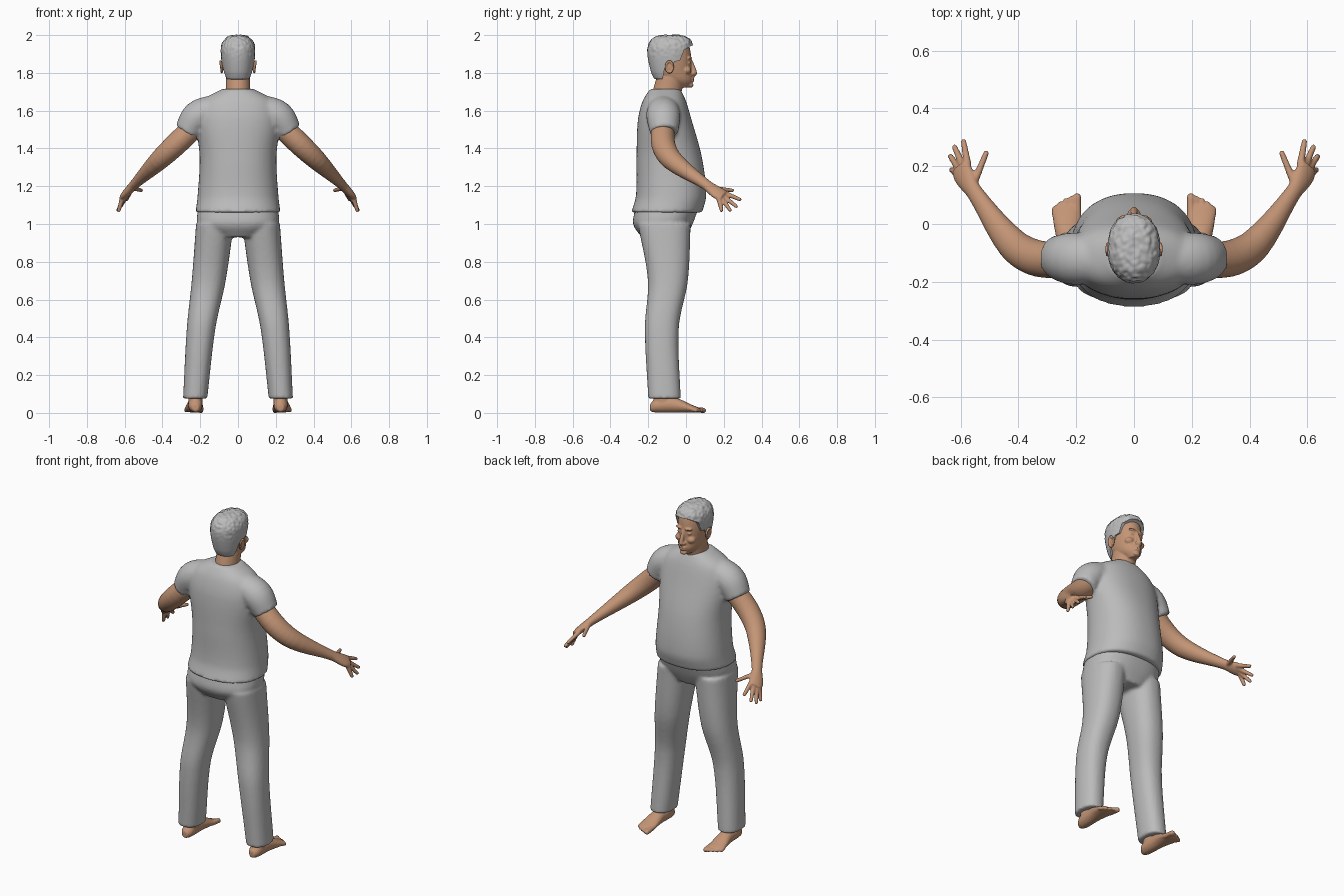
import bpy, bmesh, math
from mathutils import Vector, Matrix, noise

if "Cube" in bpy.data.objects:
    bpy.data.objects.remove(bpy.data.objects["Cube"], do_unlink=True)

FORWARD = Vector((0, 1, 0))
UP = Vector((0, 0, 1))
BOTH = (1, -1)
MIDDLE = (1,)


def material(name, rgb):
    m = bpy.data.materials.new(name)
    m.use_nodes = True
    m.diffuse_color = (*rgb, 1)
    bsdf = m.node_tree.nodes["Principled BSDF"]
    bsdf.inputs["Base Color"].default_value = (*rgb, 1)
    bsdf.inputs["Roughness"].default_value = 0.8
    return m


def smooth_path(sections, steps):
    """Fill in between a few sections with a smooth curve."""
    pts = [Vector(s) for s in sections]
    last = len(pts) - 1

    def slope(i):
        a, b, c = pts[max(i - 1, 0)], pts[i], pts[min(i + 1, last)]
        return (c - a) / ((b - a).length + (c - b).length)

    path = []
    for i in range(last):
        a, b = pts[i], pts[i + 1]
        span = (b - a).length
        for k in range(steps):
            t = k / steps
            ease = t * t * (3 - 2 * t)
            bend = slope(i) * (t * (1 - t) ** 2) - slope(i + 1) * (t * t * (1 - t))
            path.append(a.lerp(b, ease) + bend * span)
    return path + [pts[last]]


def loft(bm, sections, ref=(1, 0, 0), axis=None, sides=MIDDLE, count=32, power=2, steps=5):
    """Closed tube through (x, y, z, radius along ref, other radius)."""
    path = smooth_path(sections, steps)
    centres = [Vector(p[:3]) for p in path]
    for side in sides:
        rings = []
        for i, (centre, p) in enumerate(zip(centres, path)):
            along = axis or (centres[min(i + 1, len(path) - 1)] - centres[max(i - 1, 0)]).normalized()
            a = Vector(ref)
            a = (a - along * a.dot(along)).normalized()
            b = along.cross(a)
            ring = []
            for k in range(count):
                angle = math.tau * k / count
                c, s = (math.copysign(abs(w) ** (2 / power), w) for w in (math.cos(angle), math.sin(angle)))
                v = centre + a * c * p[3] + b * s * p[4]
                ring.append(bm.verts.new((v.x * side, v.y, v.z)))
            rings.append(ring)
        for low, high in zip(rings, rings[1:]):
            for k in range(count):
                bm.faces.new((low[k], low[k - 1], high[k - 1], high[k]))
        bm.faces.new(rings[0])
        bm.faces.new(rings[-1])


def stack(bm, rows, **options):
    """Upright loft from (height, back, front, half width) rows."""
    loft(bm, [(0, (back + front) / 2, z, half, (front - back) / 2) for z, back, front, half in rows],
         axis=UP, **options)


def blob(bm, centre, size, sides=BOTH):
    for side in sides:
        place = Matrix.Translation((centre[0] * side, centre[1], centre[2]))
        bmesh.ops.create_uvsphere(bm, u_segments=20, v_segments=12, radius=1,
                                  matrix=place @ Matrix.Diagonal((*size, 1)))


def bake(ob):
    graph = bpy.context.evaluated_depsgraph_get()
    mesh = bpy.data.meshes.new_from_object(ob.evaluated_get(graph))
    ob.modifiers.clear()
    ob.data = mesh


def finish(name, bm, mat, voxel=None, passes=3):
    """Fuse the overlapping pieces into one smooth skin."""
    bmesh.ops.recalc_face_normals(bm, faces=bm.faces)
    mesh = bpy.data.meshes.new(name)
    bm.to_mesh(mesh)
    bm.free()
    mesh.materials.append(mat)
    ob = bpy.data.objects.new(name, mesh)
    bpy.context.collection.objects.link(ob)
    if voxel:
        fuse = ob.modifiers.new("fuse", "REMESH")
        fuse.mode, fuse.voxel_size = "VOXEL", voxel
        soften = ob.modifiers.new("soften", "SMOOTH")
        soften.factor, soften.iterations = 0.5, passes
        bake(ob)
    for face in ob.data.polygons:
        face.use_smooth = True
    return ob


skin = material("skin", (0.55, 0.3, 0.18))
cloth = material("light_grey", (0.5, 0.5, 0.5))

# Shirt: torso with a belly, plus short sleeves
bm = bmesh.new()
stack(bm, [(1.06, -.29, .085, .225), (1.15, -.265, .107, .214), (1.35, -.262, .085, .203),
           (1.55, -.255, .03, .22), (1.65, -.23, 0, .19), (1.715, -.19, -.03, .085)], power=2.25, count=48)
loft(bm, [(.1, -.12, 1.62, .08, .07), (.21, -.12, 1.57, .09, .085), (.27, -.115, 1.485, .075, .07)],
     ref=FORWARD, sides=BOTH)
finish("shirt", bm, cloth, voxel=.011, passes=4)

# Trousers: hips and two straight legs
bm = bmesh.new()
stack(bm, [(.93, -.235, 0, .13), (1, -.28, .035, .213), (1.08, -.27, .065, .213)], power=2.4, count=48)
loft(bm, [(.122, -.115, 1, .1, .14), (.155, -.096, .7, .09, .106),
          (.195, -.128, .45, .076, .09), (.227, -.114, .075, .064, .086)],
     axis=UP, sides=BOTH, power=2.3, steps=8)
finish("trousers", bm, cloth, voxel=.01)

# Arms and palms
bm = bmesh.new()
loft(bm, [(.2, -.12, 1.545, .06, .06), (.33, -.12, 1.42, .063, .06), (.42, -.07, 1.335, .056, .052),
          (.55, .107, 1.208, .03, .025), (.59, .17, 1.163, .042, .021), (.602, .2, 1.148, .038, .016)],
     ref=(-.6, .45, .5), sides=BOTH)

# Fingers fan out along the knuckles; the thumb stands apart
fingers = [(Vector((.555, .14, 1.19)), Vector((.512, .245, 1.178)))]
for i in range(4):
    t = i / 3
    knuckle = Vector((.575, .2, 1.165)).lerp(Vector((.614, .175, 1.13)), t)
    reach = Vector((.015, .085, -.035)).lerp(Vector((.017, .013, -.058)), t)
    fingers.append((knuckle, knuckle + reach + Vector((.02, .015, -.02)) * math.sin(math.pi * t)))
for base, tip in fingers:
    loft(bm, [(*base, .014, .014), (*tip, .01, .01)], ref=(1, 0, .3), sides=BOTH, count=12)
    blob(bm, tip, (.01, .01, .01))
finish("arms_and_hands", bm, skin, voxel=.0055)

# Feet: ankle, wedge-shaped foot, row of toes
bm = bmesh.new()
loft(bm, [(.225, -.13, .13, .04, .045), (.225, -.12, .03, .036, .05)], axis=UP, sides=BOTH)
loft(bm, [(.225, -.19, .028, .018, .02), (.225, -.16, .038, .035, .036), (.228, -.06, .041, .04, .04),
          (.232, .03, .022, .05, .021), (.23, .065, .016, .045, .013)], axis=FORWARD, sides=BOTH)
for i in range(5):
    radius = .01 if i else .0145
    toe = Vector((.197 + .0195 * i, .092 - .003 * i * (i + 1) / 1.5, .013))
    loft(bm, [(toe.x, .03, .02, radius, radius), (*toe, radius, radius)], sides=BOTH, count=12)
    blob(bm, toe, (radius, radius, radius))
finish("feet", bm, skin, voxel=.0055, passes=2)

# Head and neck
bm = bmesh.new()
stack(bm, [(1.722, -.06, .018, .025), (1.76, -.13, .035, .058), (1.81, -.17, .03, .072),
           (1.88, -.19, .028, .079), (1.94, -.185, .018, .074), (1.97, -.16, 0, .06)], power=2.1)
loft(bm, [(0, -.115, 1.62, .075, .08), (0, -.1, 1.7, .066, .077), (0, -.08, 1.78, .064, .075)], axis=UP)

# Face: nose bridge, then small raised forms
loft(bm, [(0, .024, 1.868, .009, .009), (0, .045, 1.8, .013, .013), (0, .035, 1.783, .01, .01)], count=14)
nose_tip = blob(bm, (0, .046, 1.799), (.013, .014, .011), MIDDLE)
nostrils = blob(bm, (.014, .036, 1.795), (.009, .012, .009))
brows = blob(bm, (.027, .019, 1.879), (.026, .014, .008))
eyes = blob(bm, (.031, .014, 1.853), (.015, .012, .009))
cheeks = blob(bm, (.036, .004, 1.813), (.028, .024, .022))
for height in (1.77, 1.758):
    blob(bm, (0, .034, height), (.023, .011, .006), MIDDLE)
chin = blob(bm, (0, .024, 1.735), (.022, .016, .013), MIDDLE)
finish("head_and_neck", bm, skin, voxel=.0045, passes=2)

# Ears: flat shells with a raised rim
bm = bmesh.new()
rim = []
for k in range(13):
    angle = math.tau * k / 12
    rim.append((.09 + .004 * math.sin(angle), -.088 + .019 * math.cos(angle),
                1.832 + .03 * math.sin(angle), .006, .006))
loft(bm, rim, sides=BOTH, count=10, steps=2)
blob(bm, (.084, -.086, 1.832), (.008, .018, .028))
finish("ears", bm, skin, voxel=.004, passes=2)

# Hair: cropped, lumpy cap trimmed along the hairline
bm = bmesh.new()
stack(bm, [(1.768, -.166, -.04, .06), (1.81, -.185, .015, .077), (1.9, -.203, .034, .089),
           (1.95, -.197, .034, .085), (1.985, -.17, .012, .06), (1.998, -.13, -.035, .03)], power=2.15)
hair = finish("hair", bm, cloth, voxel=.006, passes=2)
for v in hair.data.vertices:
    lump = max(0, min(1, (v.co.z - 1.86) * 10))
    v.co += v.normal * (.002 + .006 * lump * noise.noise(v.co * 60))

bm = bmesh.new()
hairline = [(.2, 1.95), (.03, 1.945), (-.01, 1.92), (-.032, 1.865), (-.06, 1.86), (-.07, 1.84),
            (-.11, 1.84), (-.12, 1.785), (-.15, 1.7), (.2, 1.7)]
face = bm.faces.new([bm.verts.new((-.2, y, z)) for y, z in hairline])
block = bmesh.ops.extrude_face_region(bm, geom=[face])["geom"]
bmesh.ops.translate(bm, vec=(.4, 0, 0), verts=[g for g in block if isinstance(g, bmesh.types.BMVert)])
cutter = finish("hairline_cutter", bm, cloth)
cutter.hide_render = True
trim = hair.modifiers.new("trim", "BOOLEAN")
trim.operation, trim.object, trim.solver = "DIFFERENCE", cutter, "EXACT"
bake(hair)
bpy.data.objects.remove(cutter, do_unlink=True)
bpy.ops.object.select_all(action="DESELECT")
hair.select_set(True)
bpy.context.view_layer.objects.active = hair
bpy.ops.object.shade_smooth_by_angle(angle=math.radians(40))
